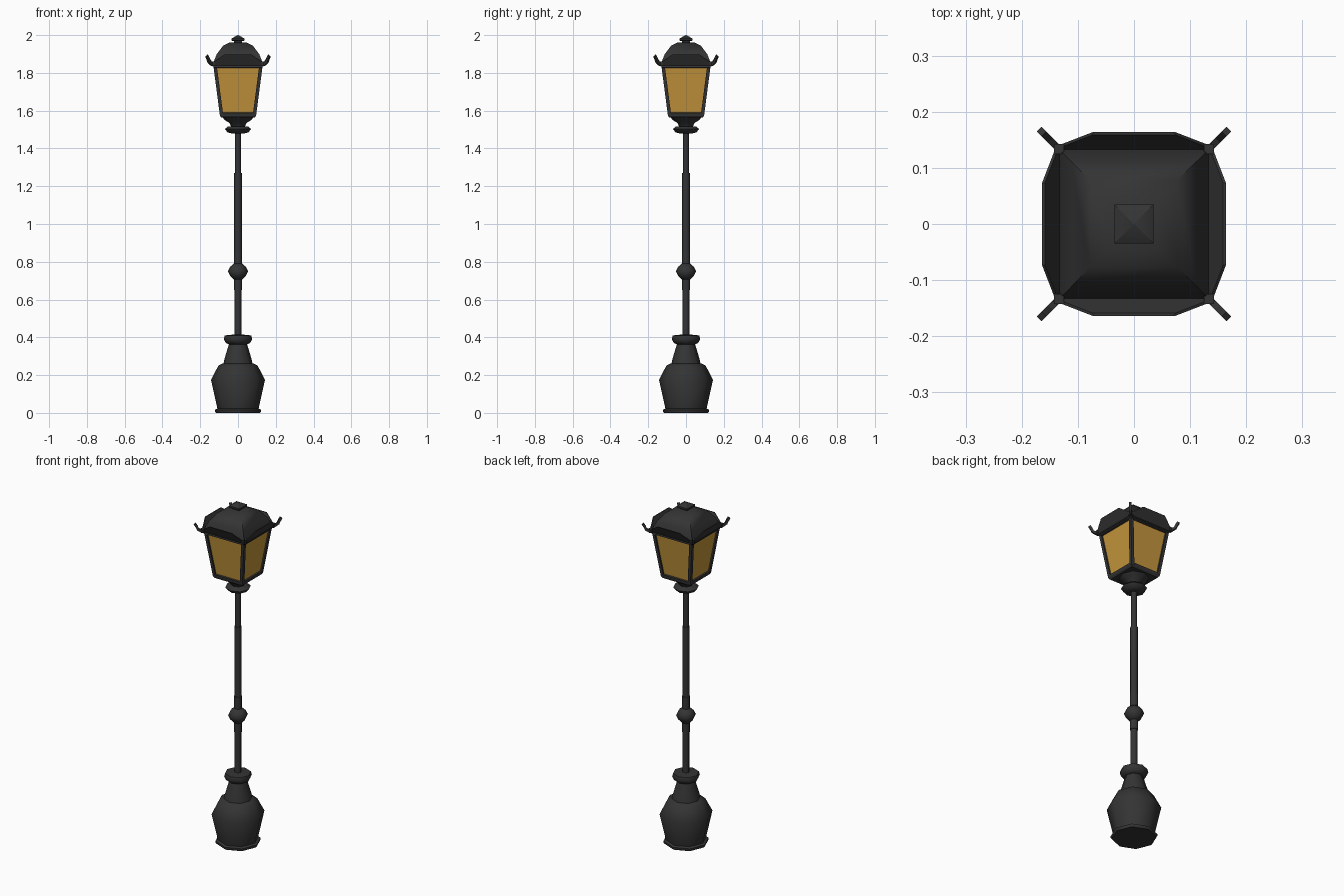
import bpy, bmesh, math
from mathutils import Vector

cube = bpy.data.objects.get("Cube")
if cube:
    bpy.data.objects.remove(cube, do_unlink=True)


def material(name, colour):
    mat = bpy.data.materials.new(name)
    mat.use_nodes = True
    mat.diffuse_color = (*colour, 1)
    bsdf = mat.node_tree.nodes["Principled BSDF"]
    bsdf.inputs["Base Color"].default_value = (*colour, 1)
    bsdf.inputs["Roughness"].default_value = 0.7
    return mat


IRON = material("dark iron", (0.034, 0.034, 0.034))
GLASS = material("amber glass", (0.55, 0.30, 0.045))


def finish(name, bm, mat, angle):
    bmesh.ops.recalc_face_normals(bm, faces=bm.faces)
    mesh = bpy.data.meshes.new(name)
    bm.to_mesh(mesh)
    bm.free()
    mesh.materials.append(mat)
    obj = bpy.data.objects.new(name, mesh)
    bpy.context.collection.objects.link(obj)
    bpy.ops.object.select_all(action="DESELECT")
    obj.select_set(True)
    bpy.context.view_layer.objects.active = obj
    bpy.ops.object.shade_smooth_by_angle(angle=math.radians(angle))
    return obj


def loft(name, rings, mat=IRON, angle=30):
    """Skin a list of equal point rings and cap both ends."""
    bm = bmesh.new()
    loops = [[bm.verts.new(p) for p in ring] for ring in rings]
    n = len(loops[0])
    for low, high in zip(loops, loops[1:]):
        for i in range(n):
            j = (i + 1) % n
            bm.faces.new((low[i], low[j], high[j], high[i]))
    bm.faces.new(loops[0][::-1])
    bm.faces.new(loops[-1])
    return finish(name, bm, mat, angle)


def turned(name, profile):
    """Eight-sided turned part from (radius, height) pairs."""
    turns = [math.tau * i / 8 for i in range(8)]
    return loft(name, [[(r * math.cos(a), r * math.sin(a), z) for a in turns]
                       for r, z in profile], angle=50)


def square(name, profile, mat=IRON, angle=30, lean=False):
    """Square part from (half width, height) pairs."""
    corners = ((-1, -1), (1, -1), (1, 1), (-1, 1))
    return loft(name, [[(h * x, h * y, z) for x, y in corners]
                       for h, z in profile], mat, angle)


def mirror(obj):
    mod = obj.modifiers.new("mirror", "MIRROR")
    mod.use_axis = (True, True, False)


# Pedestal
turned("base_foot", [(0.117, 0), (0.122, 0.006), (0.122, 0.016), (0.11, 0.022)])
turned("base_urn", [(0.108, 0.018), (0.143, 0.175), (0.104, 0.25), (0.08, 0.262)])
turned("base_neck", [(0.078, 0.255), (0.072, 0.285), (0.046, 0.37)])
turned("base_collar", [(0.05, 0.363), (0.066, 0.372), (0.075, 0.392),
                       (0.07, 0.41), (0.02, 0.415)])

# Pole, stepping thinner towards the top
turned("lower_pole", [(0.018, 0.40), (0.018, 0.66)])
turned("middle_pole", [(0.022, 0.65), (0.022, 0.86)])
turned("upper_pole", [(0.020, 0.85), (0.020, 1.27)])
turned("top_pole", [(0.016, 1.26), (0.016, 1.50)])
turned("pole_knob", [(0.022, 0.705), (0.042, 0.725), (0.053, 0.75),
                     (0.042, 0.773), (0.022, 0.79)])

# Lantern support
turned("lantern_collar", [(0.03, 1.478), (0.056, 1.486), (0.069, 1.503),
                          (0.056, 1.515), (0.03, 1.518)])
turned("lantern_funnel", [(0.034, 1.51), (0.045, 1.535), (0.07, 1.55), (0.088, 1.572)])

# Lantern body
square("lantern_glass", [(0.088, 1.58), (0.121, 1.835)], GLASS)
square("bottom_rail", [(0.088, 1.563), (0.095, 1.572), (0.097, 1.587), (0.09, 1.59)])
square("top_rail", [(0.125, 1.825), (0.131, 1.828), (0.131, 1.842)])


def post_ring(centre, z, w=0.009):
    return [(centre + x * w, centre + y * w, z)
            for x, y in ((-1, -1), (1, -1), (1, 1), (-1, 1))]


mirror(loft("corner_posts", [post_ring(0.087, 1.575), post_ring(0.121, 1.835)]))

# Domed square roof and finial
square("roof", [(0.135, 1.835), (0.132, 1.85), (0.112, 1.90), (0.078, 1.945),
                (0.042, 1.962)], angle=40)
square("finial_stem", [(0.022, 1.955), (0.022, 1.975)])
square("finial_cap", [(0.028, 1.968), (0.035, 1.973), (0.035, 1.982), (0.001, 2.0)])

# Upswept eave plates, one for each side
bm = bmesh.new()
for k in range(4):
    a = math.pi / 2 * k
    outline = ((-0.135, 0.133, 1.838), (0.135, 0.133, 1.838), (0.135, 0.14, 1.852),
               (0.073, 0.164, 1.897), (-0.073, 0.164, 1.897), (-0.135, 0.14, 1.852))
    sheets = []
    for shift in (0, 0.005):
        pts = [(x * math.cos(a) - (y - shift) * math.sin(a),
                x * math.sin(a) + (y - shift) * math.cos(a), z) for x, y, z in outline]
        sheets.append([bm.verts.new(p) for p in pts])
    outer, inner = sheets
    bm.faces.new(outer)
    bm.faces.new(inner[::-1])
    for i in range(6):
        j = (i + 1) % 6
        bm.faces.new((outer[i], inner[i], inner[j], outer[j]))
finish("eave_plates", bm, IRON, 30)

# Curled horns on the roof corners
path = [(0.128, 1.848), (0.142, 1.847), (0.153, 1.857), (0.159, 1.876), (0.165, 1.89)]
side = Vector((1, -1, 0)).normalized() * 0.006
rings = []
for i, (d, z) in enumerate(path):
    c = Vector((d, d, z))
    d0, z0 = path[max(i - 1, 0)]
    d1, z1 = path[min(i + 1, len(path) - 1)]
    along = Vector((d1 - d0, d1 - d0, z1 - z0)).normalized()
    up = along.cross(side).normalized() * 0.007
    rings.append([c - side - up, c + side - up, c + side + up, c - side + up])
mirror(loft("corner_horns", rings))
mirror(loft("horn_blocks", [post_ring(0.134, 1.836), post_ring(0.134, 1.86)]))
